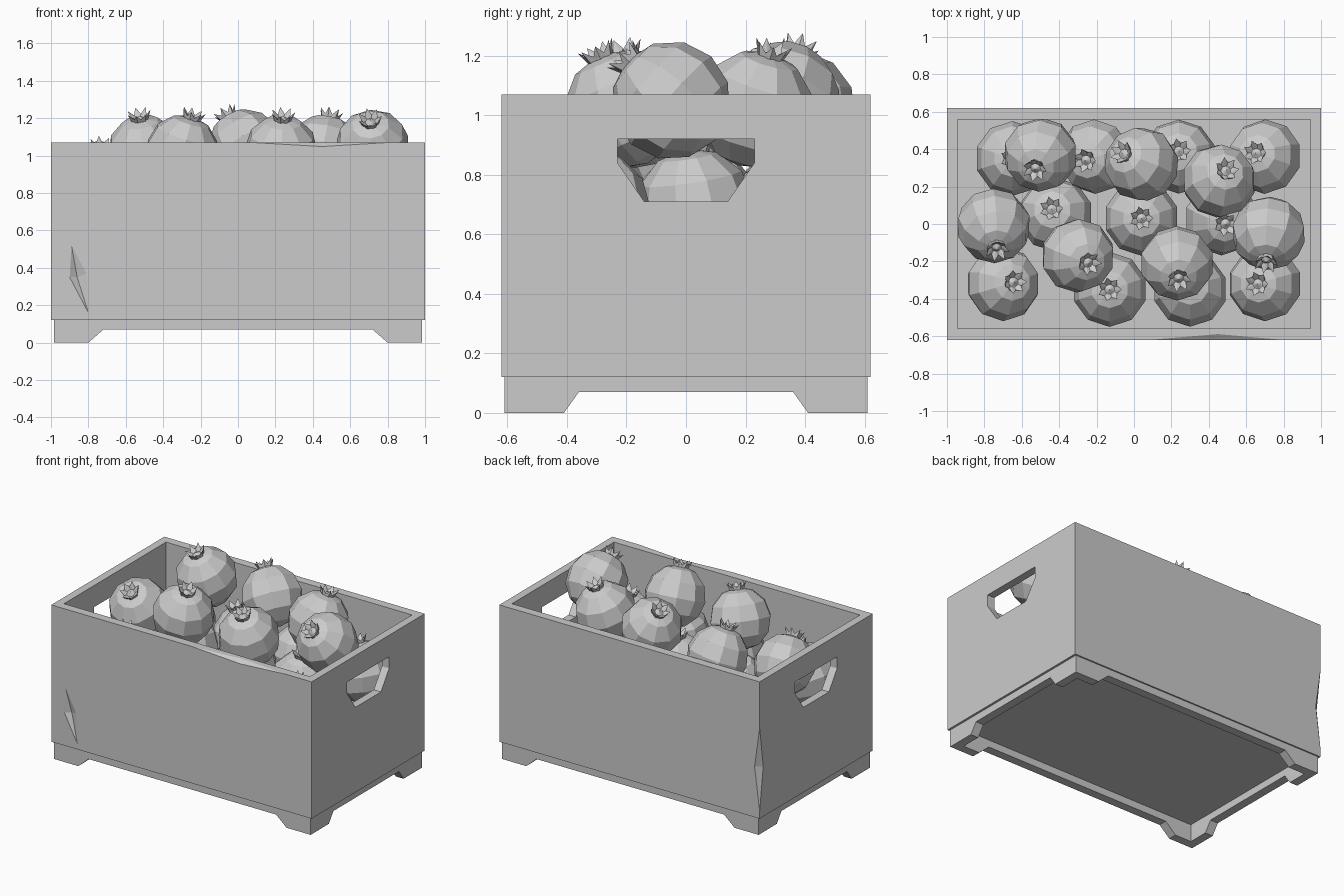
import bpy, bmesh
from math import sin, cos, pi
from mathutils import Vector

if "Cube" in bpy.data.objects:
    bpy.data.objects.remove(bpy.data.objects["Cube"])

grey = bpy.data.materials.new("plain_grey")
grey.use_nodes = True
grey.diffuse_color = (0.6, 0.6, 0.6, 1)
grey.node_tree.nodes["Principled BSDF"].inputs["Base Color"].default_value = (0.6, 0.6, 0.6, 1)


def to_object(name, bm):
    bmesh.ops.recalc_face_normals(bm, faces=bm.faces)
    mesh = bpy.data.meshes.new(name)
    bm.to_mesh(mesh)
    bm.free()
    mesh.materials.append(grey)
    obj = bpy.data.objects.new(name, mesh)
    bpy.context.collection.objects.link(obj)
    return obj


def hull(name, points):
    bm = bmesh.new()
    for p in points:
        bm.verts.new(p)
    bmesh.ops.convex_hull(bm, input=bm.verts[:])
    bmesh.ops.dissolve_limit(bm, angle_limit=0.01, verts=bm.verts, edges=bm.edges)
    return to_object(name, bm)


def block(name, hx, hy, z0, z1):
    return hull(name, [(x, y, z) for x in (-hx, hx) for y in (-hy, hy) for z in (z0, z1)])


def prism(name, profile, axis):
    # Mirrored profile of (half width, z) swept right through the crate
    pts = []
    for w, z in profile:
        for s in (-1, 1):
            for d in (-2, 2):
                pts.append((d, s * w, z) if axis == "x" else (s * w, d, z))
    return hull(name, pts)


def cut(obj, cutter):
    cutter.hide_render = True
    mod = obj.modifiers.new("cut", "BOOLEAN")
    mod.operation = "DIFFERENCE"
    mod.solver = "EXACT"
    mod.object = cutter
    bpy.context.view_layer.objects.active = obj
    bpy.ops.object.modifier_apply(modifier=mod.name)
    bpy.data.objects.remove(cutter)


# Crate body with hollow, hand holes and worn spots
crate = block("crate_body", 1, 0.62, 0.12, 1.07)
cut(crate, block("hollow", 0.945, 0.56, 0.17, 1.5))
cut(crate, prism("hand_holes", [(0.23, 0.92), (0.23, 0.84), (0.14, 0.71)], "x"))
cut(crate, hull("rim_dent", [(0.08, -0.62, 1.07), (0.8, -0.62, 1.07), (0.45, -0.587, 1.071),
                             (0.45, -0.621, 1.048), (0.45, -0.7, 1.15)]))
cut(crate, hull("front_gouge", [(-0.89, -0.62, 0.52), (-0.9, -0.62, 0.35), (-0.8, -0.62, 0.16),
                                (-0.81, -0.62, 0.37), (-0.86, -0.595, 0.35), (-0.86, -0.7, 0.35)]))
cut(crate, hull("corner_dent", [(-1, 0.62, 0.17), (-1, 0.62, 0.75), (-0.96, 0.621, 0.47),
                                (-1.001, 0.58, 0.47), (-0.98, 0.6, 0.47), (-1.1, 0.7, 0.47)]))

# Base frame with four corner feet
base = block("base_frame", 0.985, 0.61, 0, 0.12)
cut(base, block("recess", 0.925, 0.55, -0.1, 0.2))
cut(base, prism("front_gap", [(0.8, -0.1), (0.8, 0), (0.72, 0.07)], "y"))
cut(base, prism("side_gap", [(0.41, -0.1), (0.41, 0), (0.36, 0.07)], "x"))

# Shelf carrying the fruit
block("inner_shelf", 0.945, 0.56, 0.47, 0.49)


def fruit_mesh(bm, sides=10, points=7):
    # Faceted body
    bmesh.ops.create_uvsphere(bm, u_segments=sides, v_segments=6, radius=0.2)
    # Flared crown of pointed leaves around a small cone
    n = points * 2

    def ring(r_tip, z_tip, r_dip, z_dip):
        return [bm.verts.new(((r_dip if i % 2 else r_tip) * cos(2 * pi * i / n),
                              (r_dip if i % 2 else r_tip) * sin(2 * pi * i / n),
                              z_dip if i % 2 else z_tip)) for i in range(n)]

    foot = ring(0.042, 0.175, 0.042, 0.175)
    lip = ring(0.065, 0.235, 0.044, 0.203)
    inner = ring(0.025, 0.192, 0.025, 0.192)
    peak = bm.verts.new((0, 0, 0.21))
    for i in range(n):
        j = (i + 1) % n
        bm.faces.new((foot[i], foot[j], lip[j], lip[i]))
        bm.faces.new((lip[i], lip[j], inner[j], inner[i]))
        bm.faces.new((inner[i], inner[j], peak))


def fruit(name, centre, lean):
    bm = bmesh.new()
    fruit_mesh(bm)
    obj = to_object(name, bm)
    obj.location = centre
    axis = Vector((lean[0], lean[1], 0.2)).normalized()
    obj.rotation_euler = Vector((0, 0, 1)).rotation_difference(axis).to_euler()


# Top layer: x, y, z, lean x, lean y
top_layer = [
    (-0.50, 0.37, 1.02, -0.03, -0.08),
    (-0.30, -0.17, 1.02, 0.06, -0.04),
    (0.04, 0.32, 1.05, -0.12, 0.07),
    (0.23, -0.21, 1.02, 0.01, -0.09),
    (0.455, 0.23, 1.02, 0.04, 0.06),
    (0.72, -0.05, 1.05, -0.02, -0.22),
    (-0.75, -0.01, 0.88, 0.02, -0.15),
]
for i, (x, y, z, lx, ly) in enumerate(top_layer):
    fruit(f"top_fruit_{i + 1}", (x, y, z), (lx, ly))

# Bottom layer: x, y, lean x, lean y
bottom_layer = [
    (-0.70, -0.32, 0.06, 0.01), (-0.13, -0.35, 0, 0), (0.30, -0.35, 0, 0.02),
    (0.70, -0.32, -0.04, 0), (-0.42, 0.05, -0.02, 0.03), (0.04, 0.03, 0, 0),
    (0.47, 0.03, 0.02, -0.03), (-0.65, 0.35, 0, 0), (-0.21, 0.36, -0.05, -0.02),
    (0.24, 0.36, 0, 0.03), (0.70, 0.36, -0.05, 0.02),
]
for i, (x, y, lx, ly) in enumerate(bottom_layer):
    fruit(f"bottom_fruit_{i + 1}", (x, y, 0.69), (lx, ly))
